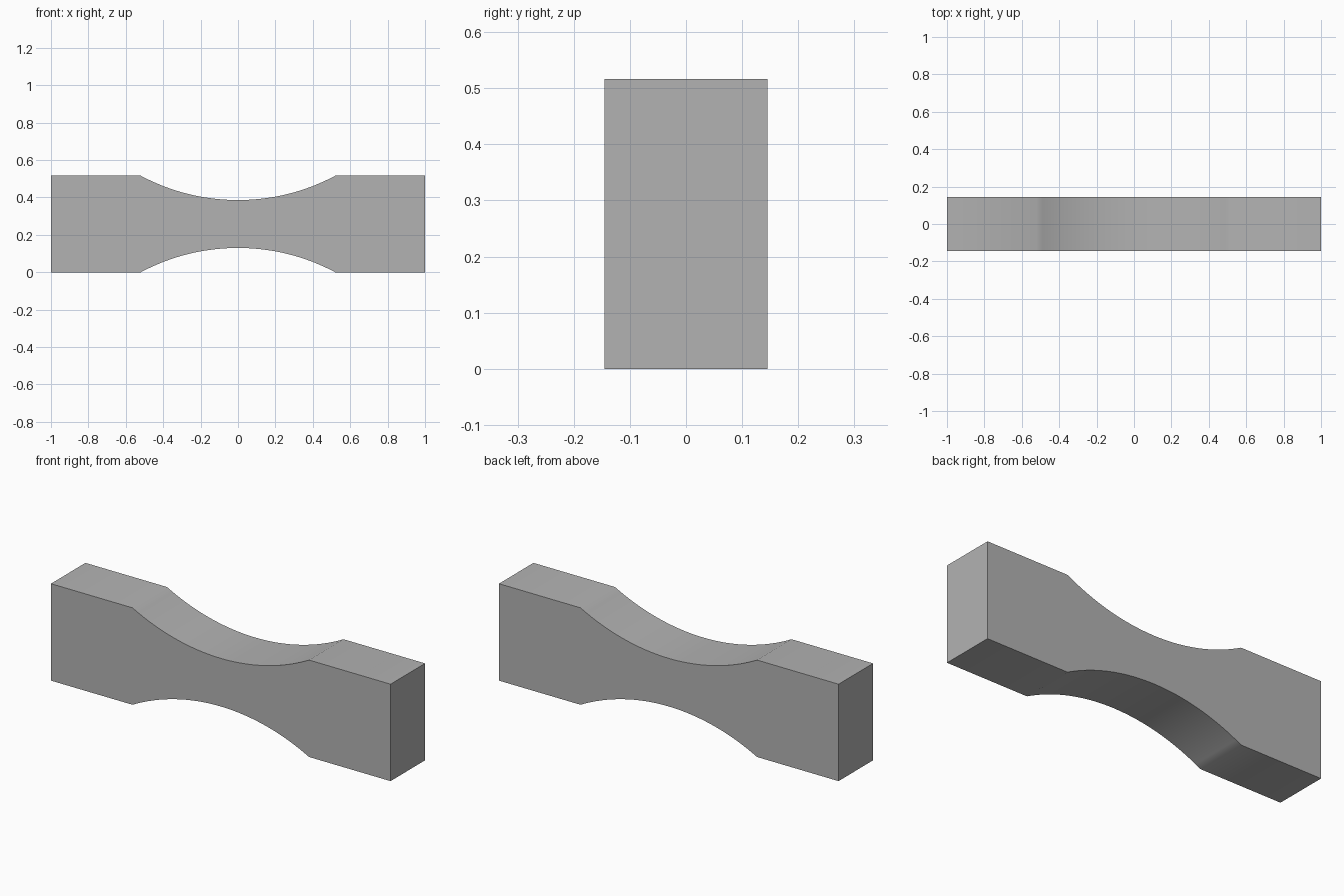
import bpy
import bmesh
import math

cube = bpy.data.objects.get("Cube")
if cube:
    bpy.data.objects.remove(cube, do_unlink=True)

LENGTH, HEIGHT, DEPTH = 2.0, 0.516, 0.29
HALF_CHORD, SAG, STEPS = 0.52, 0.13, 32
RADIUS = (HALF_CHORD ** 2 + SAG ** 2) / (2 * SAG)
SWEEP = math.asin(HALF_CHORD / RADIUS)

grey = bpy.data.materials.new("plain grey")
grey.use_nodes = True
colour = (0.45, 0.45, 0.45, 1)
grey.diffuse_color = colour
grey.node_tree.nodes["Principled BSDF"].inputs["Base Color"].default_value = colour

# Lower edge: flat end, circular scoop, flat end
lower = [(-LENGTH / 2, 0)]
for i in range(STEPS + 1):
    a = SWEEP * (2 * i / STEPS - 1)
    lower.append((RADIUS * math.sin(a), RADIUS * math.cos(a) - RADIUS + SAG))
lower.append((LENGTH / 2, 0))

# Upper edge mirrors the lower one
outline = lower + [(x, HEIGHT - z) for x, z in reversed(lower)]

# Extrude the outline through the depth
bm = bmesh.new()
face = bm.faces.new([bm.verts.new((x, -DEPTH / 2, z)) for x, z in outline])
result = bmesh.ops.extrude_face_region(bm, geom=[face], use_keep_orig=True)
moved = [v for v in result["geom"] if isinstance(v, bmesh.types.BMVert)]
bmesh.ops.translate(bm, verts=moved, vec=(0, DEPTH, 0))
bmesh.ops.recalc_face_normals(bm, faces=bm.faces[:])
mesh = bpy.data.meshes.new("waisted_bar")
bm.to_mesh(mesh)
bm.free()
mesh.materials.append(grey)

bar = bpy.data.objects.new("waisted_bar", mesh)
bpy.context.collection.objects.link(bar)
bpy.ops.object.select_all(action="DESELECT")
bar.select_set(True)
bpy.context.view_layer.objects.active = bar
bpy.ops.object.shade_smooth_by_angle(angle=math.radians(30))
